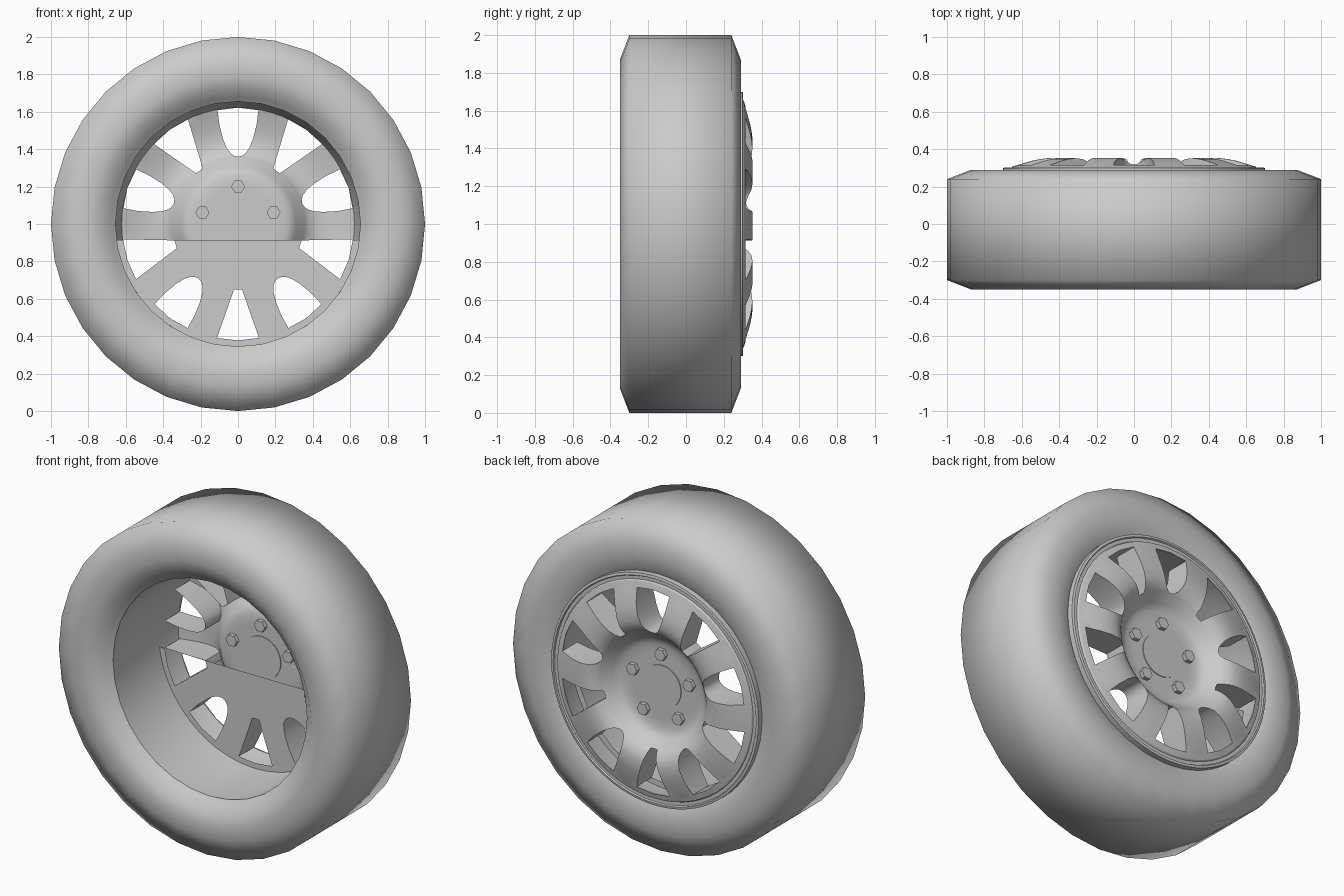
import bpy, bmesh, math
from mathutils import Vector

if "Cube" in bpy.data.objects:
    bpy.data.objects.remove(bpy.data.objects["Cube"])

grey = bpy.data.materials.new("plain grey")
grey.use_nodes = True
grey.diffuse_color = (0.6, 0.6, 0.6, 1)
grey.node_tree.nodes["Principled BSDF"].inputs["Base Color"].default_value = (0.6, 0.6, 0.6, 1)


def polar(r, a, y):
    """Point at radius r and angle a around the axle."""
    return Vector((r * math.cos(a), y, 1 + r * math.sin(a)))


def finish(name, bm, angle):
    bmesh.ops.remove_doubles(bm, verts=bm.verts, dist=0.0005)
    bmesh.ops.recalc_face_normals(bm, faces=bm.faces)
    mesh = bpy.data.meshes.new(name)
    bm.to_mesh(mesh)
    bm.free()
    mesh.materials.append(grey)
    ob = bpy.data.objects.new(name, mesh)
    bpy.context.collection.objects.link(ob)
    bpy.ops.object.select_all(action="DESELECT")
    ob.select_set(True)
    bpy.context.view_layer.objects.active = ob
    bpy.ops.object.shade_smooth_by_angle(angle=math.radians(angle))
    return ob


def skin(bm, rows):
    """Quads between neighbouring rows of points."""
    rows = [[bm.verts.new(p) for p in row] for row in rows]
    for lo, hi in zip(rows, rows[1:]):
        for i in range(len(lo) - 1):
            bm.faces.new((lo[i], lo[i + 1], hi[i + 1], hi[i]))


def lathe(name, profile, steps, angle):
    bm = bmesh.new()
    skin(bm, [[polar(r, math.tau * i / steps, y) for i in range(steps + 1)] for r, y in profile])
    return finish(name, bm, angle)


def interp(table, x):
    for (x0, y0), (x1, y1) in zip(table, table[1:]):
        if x <= x1:
            return y0 + (y1 - y0) * max(0, x - x0) / (x1 - x0)
    return table[-1][1]


# Tyre, inner barrel and outer lip
lathe("tyre", [(0.655, -0.27), (0.68, -0.29), (0.73, -0.335), (0.79, -0.35), (0.87, -0.35), (1, -0.3),
               (1, 0.24), (0.87, 0.29), (0.79, 0.29), (0.73, 0.28), (0.69, 0.26)], 32, 180)
lathe("rim_barrel", [(0.655, -0.27), (0.655, 0.17), (0.622, 0.312)], 64, 40)
lathe("rim_lip", [(0.7, 0.25), (0.7, 0.3), (0.685, 0.303), (0.68, 0.295), (0.66, 0.295), (0.65, 0.306)], 64, 30)

# Dished face: depth by radius, and half widths of the two kinds of opening
DEPTH = [(0, 0.23), (0.25, 0.23), (0.29, 0.243), (0.33, 0.285), (0.37, 0.328), (0.41, 0.347),
         (0.46, 0.352), (0.52, 0.345), (0.58, 0.328), (0.66, 0.304)]
ROUND = [(0.36, 0), (0.365, 0.02), (0.38, 0.04), (0.41, 0.06), (0.46, 0.08), (0.54, 0.1), (0.62, 0.11)]
TAPER = [(0.35, 0), (0.352, 0.022), (0.62, 0.113)]
RADII = [0.01, 0.13, 0.2, 0.25, 0.27, 0.29, 0.31, 0.33, 0.35, 0.352, 0.36, 0.365, 0.38, 0.395,
         0.41, 0.435, 0.46, 0.5, 0.54, 0.58, 0.62, 0.622, 0.655]
BACK = 0.17
COLS = 6


def spoke_rows(sector, side, depth):
    """Grid for one spoke, from a round opening to a tapered one."""
    centre = math.pi / 2 + sector * math.tau / 5
    rows = []
    for r in RADII:
        a = b = 0
        if r <= 0.62:
            a, b = interp(ROUND, r) / r, interp(TAPER, r) / r
        span = math.pi / 5 - a - b
        rows.append([polar(r, centre + side * (a + span * i / COLS), depth(r)) for i in range(COLS + 1)])
    return rows


face, walls, plate = bmesh.new(), bmesh.new(), bmesh.new()
for sector in range(5):
    for side in (-1, 1):
        rows = spoke_rows(sector, side, lambda r: interp(DEPTH, r))
        skin(face, rows)
        skin(plate, spoke_rows(sector, side, lambda r: BACK))
        # Side walls of the openings
        for col, start in ((0, 0.36), (COLS, 0.35)):
            edge = [row[col] for row, r in zip(rows, RADII) if start <= r <= 0.62]
            skin(walls, [edge, [Vector((p.x, BACK, p.z)) for p in edge]])

finish("spoked_face", face, 40)
finish("opening_walls", walls, 40)

# Backing plate on the lower part only
bmesh.ops.bisect_plane(plate, geom=plate.verts[:] + plate.edges[:] + plate.faces[:],
                       plane_co=(0, 0, 0.915), plane_no=(0, 0, 1), clear_outer=True)
finish("lower_backing_plate", plate, 30)


# Hub cap and wheel nuts, showing on both sides of the face
def plug(name, r, sides, x, z, y0, y1):
    bm = bmesh.new()
    ends = [[bm.verts.new((x + r * math.cos(math.tau * i / sides), y, z + r * math.sin(math.tau * i / sides)))
             for i in range(sides)] for y in (y0, y1)]
    for ring in ends:
        bm.faces.new(ring)
    for i in range(sides):
        j = (i + 1) % sides
        bm.faces.new((ends[0][i], ends[0][j], ends[1][j], ends[1][i]))
    finish(name, bm, 30)


plug("hub_cap", 0.13, 32, 0, 1, 0.225, 0.235)
for k in range(5):
    p = polar(0.2, math.pi / 2 + k * math.tau / 5, 0)
    plug("wheel_nut", 0.037, 6, p.x, p.z, 0.205, 0.255)
